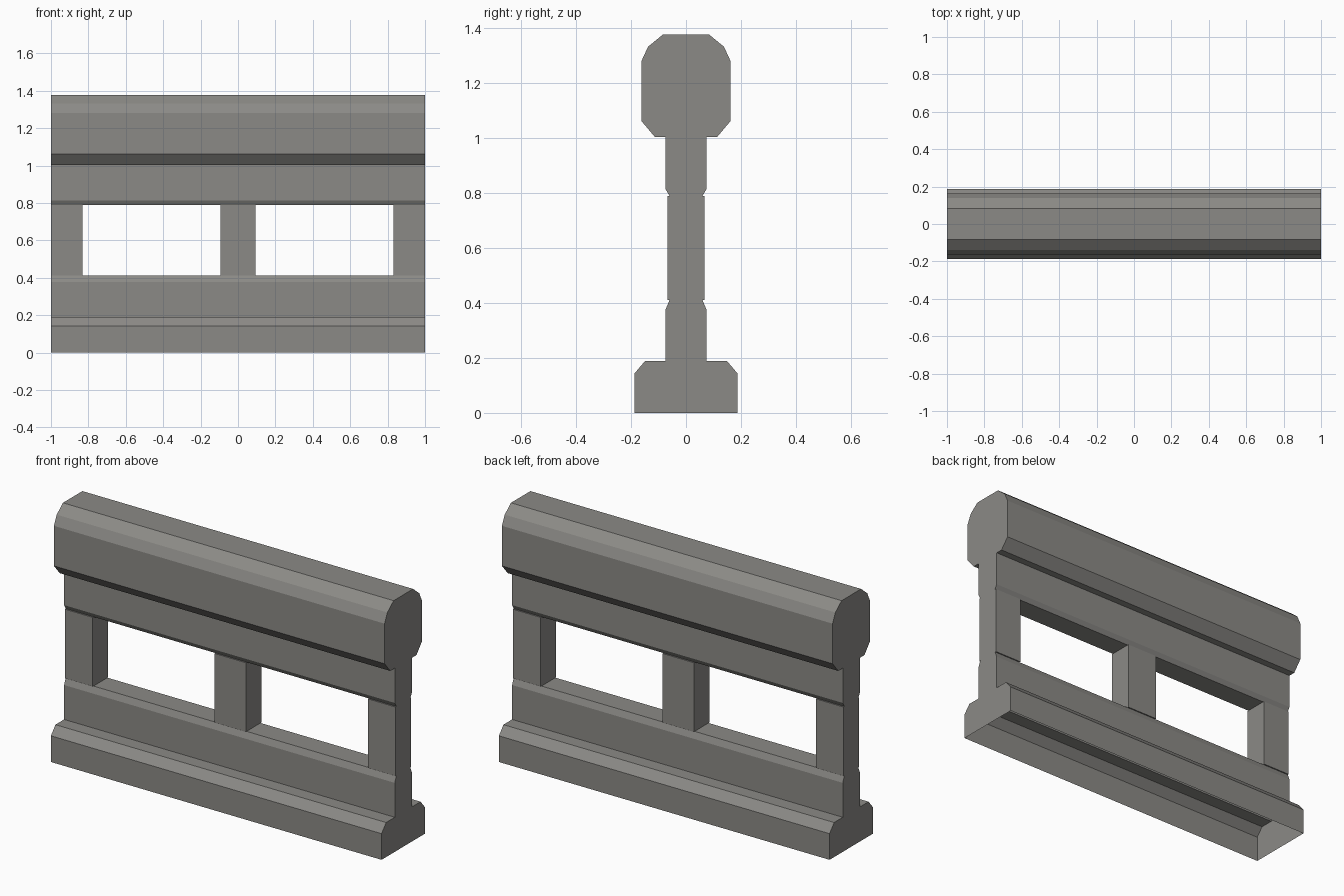
import bpy
import bmesh

cube = bpy.data.objects.get("Cube")
if cube:
    bpy.data.objects.remove(cube, do_unlink=True)

stone = bpy.data.materials.new("grey stone")
stone.use_nodes = True
color = (0.26, 0.255, 0.24, 1)
stone.diffuse_color = color
stone.node_tree.nodes["Principled BSDF"].inputs["Base Color"].default_value = color


def extrude_profile(name, half, x0=-1, x1=1, open_bottom=False):
    """Mirror a half profile of (y, z) points and run it along x."""
    outline = half + [(-y, z) for y, z in reversed(half)]
    bm = bmesh.new()
    end = bm.faces.new([bm.verts.new((x0, y, z)) for y, z in outline])
    moved = bmesh.ops.extrude_face_region(bm, geom=[end], use_keep_orig=True)["geom"]
    verts = [v for v in moved if isinstance(v, bmesh.types.BMVert)]
    bmesh.ops.translate(bm, verts=verts, vec=(x1 - x0, 0, 0))
    bmesh.ops.recalc_face_normals(bm, faces=bm.faces)
    if open_bottom:
        low = [f for f in bm.faces if all(v.co.z < 0.001 for v in f.verts)]
        bmesh.ops.delete(bm, geom=low, context='FACES_ONLY')
    mesh = bpy.data.meshes.new(name)
    bm.to_mesh(mesh)
    bm.free()
    mesh.materials.append(stone)
    obj = bpy.data.objects.new(name, mesh)
    bpy.context.collection.objects.link(obj)
    return obj


# Wide hollow foot with the lower beam rising from it
extrude_profile("base_and_lower_beam", [
    (0.188, 0), (0.188, 0.143), (0.149, 0.189), (0.074, 0.189),
    (0.074, 0.377), (0.06, 0.411)], open_bottom=True)

# Upper beam carrying the rounded coping
extrude_profile("upper_beam_and_coping", [
    (0.06, 0.789), (0.074, 0.814), (0.074, 1.004), (0.113, 1.004),
    (0.162, 1.062), (0.162, 1.281), (0.138, 1.333), (0.084, 1.377)])

# Three posts between the beams
for name, x0, x1 in (("right_post", -1, -0.832),
                     ("middle_post", -0.094, 0.094),
                     ("left_post", 0.832, 1)):
    extrude_profile(name, [(0.067, 0.411), (0.067, 0.789)], x0, x1)
